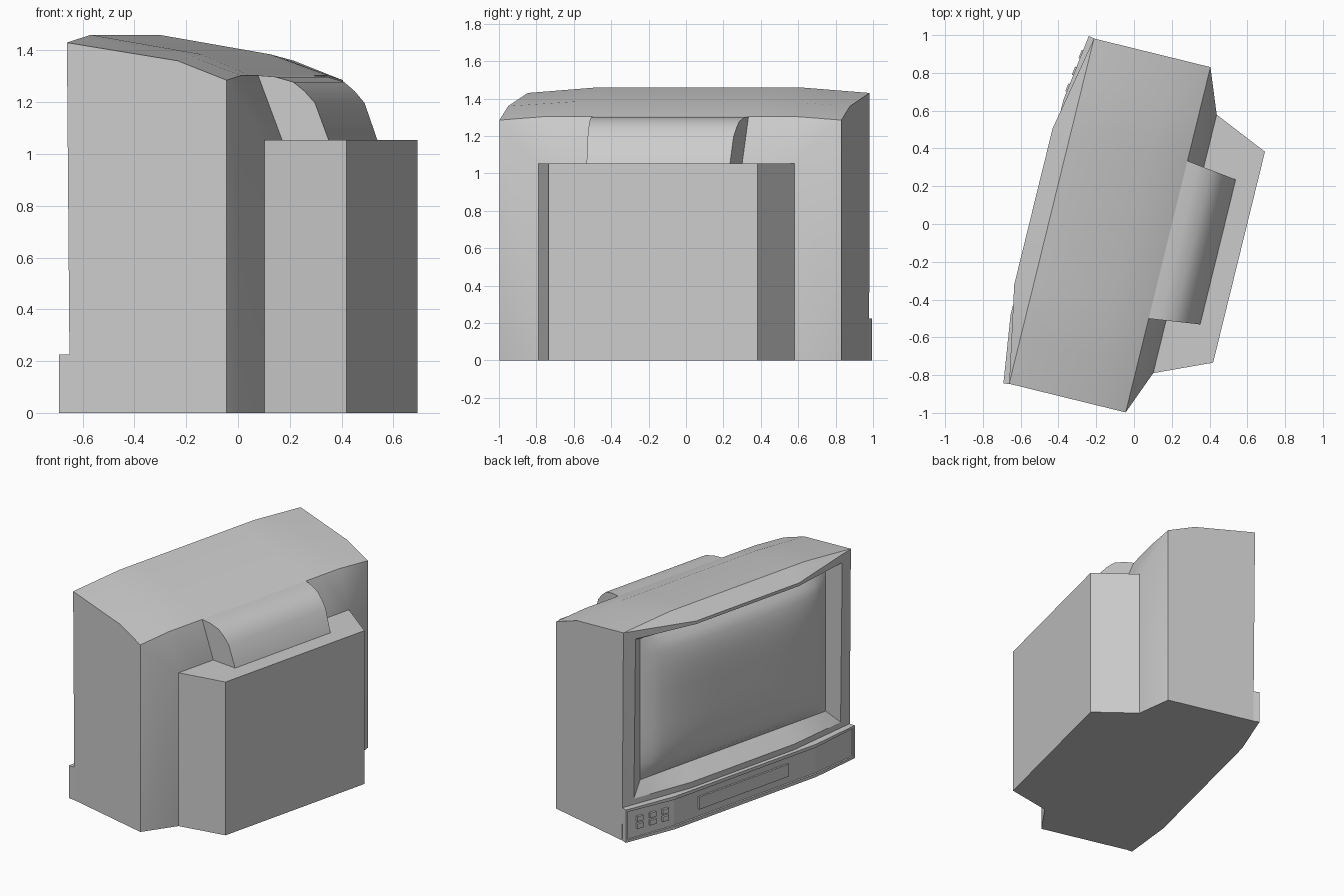
import bpy, bmesh, math
from mathutils import Matrix

if "Cube" in bpy.data.objects:
    bpy.data.objects.remove(bpy.data.objects["Cube"])

# Parts are drawn as (depth, width, height) with the screen at -depth, then turned
TURN = Matrix.Rotation(math.radians(-13.8), 4, 'Z') @ Matrix.Translation((0, -0.038, 0))
HALF = 0.941


def finish(bm, name, smooth=None):
    bmesh.ops.remove_doubles(bm, verts=bm.verts, dist=0.0005)
    bmesh.ops.recalc_face_normals(bm, faces=bm.faces)
    me = bpy.data.meshes.new(name)
    bm.to_mesh(me)
    bm.free()
    me.transform(TURN)
    ob = bpy.data.objects.new(name, me)
    bpy.context.collection.objects.link(ob)
    if smooth:
        bpy.ops.object.select_all(action='DESELECT')
        ob.select_set(True)
        bpy.context.view_layer.objects.active = ob
        bpy.ops.object.shade_smooth_by_angle(angle=math.radians(smooth))
    return ob


def skin(bm, rows, wrap=False):
    """Quads between neighbouring rows of points; returns the vertex rows."""
    vs = [[bm.verts.new(p) for p in r] for r in rows]
    n = len(rows[0])
    for a, b in zip(vs, vs[1:]):
        for i in range(n if wrap else n - 1):
            j = (i + 1) % n
            bm.faces.new((a[i], a[j], b[j], b[i]))
    return vs


def prism(bm, outline, z0, z1):
    lo, hi = skin(bm, [[(d, w, z) for d, w in outline] for z in (z0, z1)], True)
    bm.faces.new(lo)
    bm.faces.new(hi)


def lerp(a, b, t):
    return a + (b - a) * min(max(t, 0), 1)


def front(w, z):
    """Depth of the bowed cabinet front, which leans out towards the top."""
    t = z / 1.38
    return lerp(-0.428, -0.44, t) - lerp(0.055, 0.10, t) * lerp(0, 1, (HALF - abs(w)) / 0.52)


def panel_front(w):
    return -0.47 - lerp(0, 0.05, (0.947 - abs(w)) / 0.36)


def lip(w):
    return lerp(1.43, 1.388, (HALF - abs(w)) / 0.52)


# Cabinet shell: depth profiles, open at the front, lofted across the width
def profile(w):
    t = (HALF - abs(w)) / 0.384
    s = (HALF - abs(w)) / 0.236
    back = lerp(0.195, 0.287, s)
    pts = [(front(w, lip(w)), lip(w)), (-0.44, lerp(1.43, 1.46, t)), (0.0, lerp(1.36, 1.385, t)),
           (0.195, lerp(1.285, 1.303, s)), (back, lerp(1.285, 1.055, s)), (back, 0), (front(w, 0), 0)]
    return [(d, w, z) for d, z in pts]


def stations(half):
    side = [half, 0.705, 0.557, 0.425]
    return [-w for w in side] + side[::-1]


def ring(half, z0, top, depth=None):
    pts = [(w, top(w)) for w in stations(half)] + [(w, z0) for w in reversed(stations(half))]
    return [(front(w, z) if depth is None else depth, w, z) for w, z in pts]


bm = bmesh.new()
shell = skin(bm, [profile(w) for w in stations(HALF)])
for v in (shell[0], shell[-1]):
    bm.faces.new(v)
# Front bezel and the sloping recess around the tube
skin(bm, [ring(HALF, 0, lip), ring(0.855, 0.265, lambda w: 1.367),
          ring(0.768, 0.354, lambda w: 1.323, -0.40)], True)
finish(bm, "cabinet", 30)

# Bulging picture tube
bm = bmesh.new()
NX, NZ = 24, 18
rows = []
for i in range(NX + 1):
    u = 2 * i / NX - 1
    rows.append([])
    for j in range(NZ + 1):
        v = 2 * j / NZ - 1
        bulge = 0.105 * ((1 - u ** 4) * (1 - v ** 4)) ** 0.65
        rows[-1].append((-0.40 - bulge, 0.768 * u, 0.8385 + 0.4845 * v))
skin(bm, rows)
finish(bm, "screen", 60)

# Rear housing
bm = bmesh.new()
prism(bm, [(0.2, -0.705), (0.286, -0.705), (0.582, -0.575),
           (0.582, 0.575), (0.286, 0.705), (0.2, 0.705)], 0, 1.053)
finish(bm, "rear_housing")

# Rounded hump over the neck of the tube
bm = bmesh.new()
curve = [(0.195, 1.05), (0.195, 1.303), (0.26, 1.298), (0.33, 1.278), (0.373, 1.243),
         (0.414, 1.197), (0.468, 1.05)]
half = lambda d: 0.43 - 0.13 * (d - 0.195)
sides = skin(bm, [[(d, s * half(d), z) for d, z in curve] for s in (-1, 1)], True)
for v in sides:
    bm.faces.new(v)
finish(bm, "rear_hump", 35)

# Control panel along the foot of the front, with a recessed face
bm = bmesh.new()
outline = ([(-0.42, -0.939)] + [(panel_front(w), w) for w in (-0.947, -0.585, 0.585, 0.947)]
           + [(-0.42, 0.939)])
prism(bm, outline, 0, 0.225)
bmesh.ops.recalc_face_normals(bm, faces=bm.faces)
faces = [f for f in bm.faces if f.normal.x < -0.9]
bmesh.ops.inset_region(bm, faces=faces, thickness=0.022)
bmesh.ops.inset_region(bm, faces=faces, thickness=0.003, depth=-0.008)
finish(bm, "control_panel")


def front_block(name, w, z, size, angle=0):
    bm = bmesh.new()
    m = (Matrix.Translation((panel_front(w) + 0.008, w, z)) @ Matrix.Rotation(angle, 4, 'Z')
         @ Matrix.Diagonal((*size, 1)))
    bmesh.ops.create_cube(bm, size=1, matrix=m)
    finish(bm, name)


# Flap in the middle and six push buttons on one side
front_block("front_flap", 0.015, 0.118, (0.024, 0.74, 0.085))
for c in range(3):
    for r in range(2):
        front_block(f"button_{c}_{r}", 0.842 - 0.094 * c, 0.094 + 0.05 * r,
                    (0.03, 0.046, 0.034), -math.atan(0.05 / 0.36))
